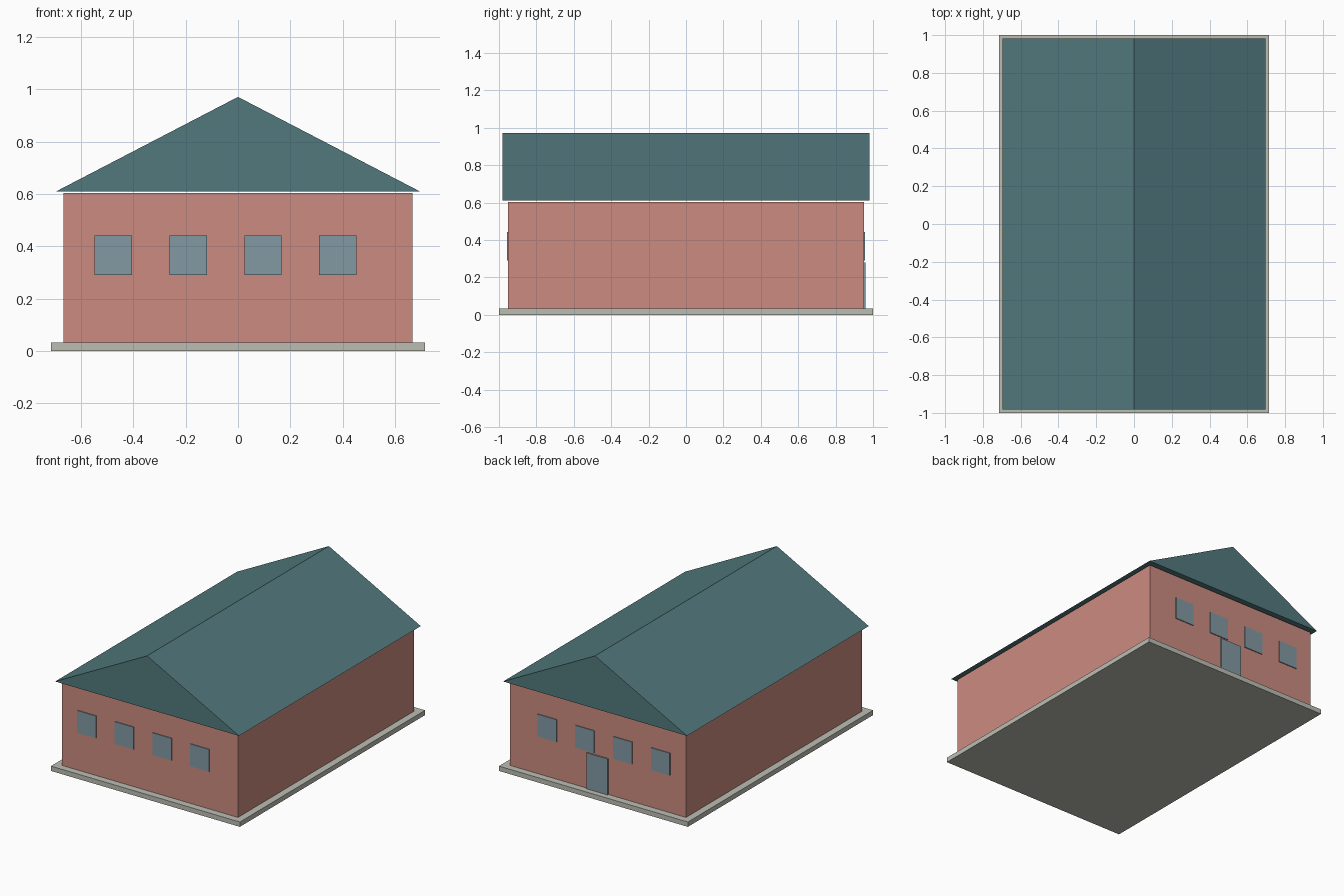
import bpy, bmesh

if "Cube" in bpy.data.objects:
    bpy.data.objects.remove(bpy.data.objects["Cube"])


def material(name, rgb):
    m = bpy.data.materials.new(name)
    m.diffuse_color = (*rgb, 1)
    m.use_nodes = True
    m.node_tree.nodes["Principled BSDF"].inputs["Base Color"].default_value = m.diffuse_color
    return m


def prism(name, profile, y0, y1, mat):
    """Extrude an x-z profile along y."""
    bm = bmesh.new()
    face = bm.faces.new([bm.verts.new((x, y0, z)) for x, z in profile])
    ext = bmesh.ops.extrude_face_region(bm, geom=[face])
    verts = [g for g in ext["geom"] if isinstance(g, bmesh.types.BMVert)]
    bmesh.ops.translate(bm, verts=verts, vec=(0, y1 - y0, 0))
    bmesh.ops.recalc_face_normals(bm, faces=bm.faces)
    me = bpy.data.meshes.new(name)
    bm.to_mesh(me)
    bm.free()
    me.materials.append(mat)
    ob = bpy.data.objects.new(name, me)
    bpy.context.collection.objects.link(ob)
    return ob


def box(name, x, w, y0, y1, z0, z1, mat):
    a, b = x - w / 2, x + w / 2
    return prism(name, [(a, z0), (b, z0), (b, z1), (a, z1)], y0, y1, mat)


stone = material("stone", (0.50, 0.51, 0.45))
brick = material("brick", (0.60, 0.26, 0.215))
slate = material("slate", (0.085, 0.19, 0.205))
glass = material("glass", (0.225, 0.32, 0.37))

# Foundation slab and walls
box("foundation", 0, 1.429, -1, 1, 0, 0.033, stone)
box("walls", 0, 1.333, -0.952, 0.952, 0.033, 0.603, brick)

# Gabled roof, a hair above the walls
prism("roof", [(-0.695, 0.61), (0.695, 0.61), (0, 0.971)], -0.982, 0.982, slate)

# Four windows on the front and on the back
for i in range(4):
    x = -0.476 + i * 0.2857
    for side, s in (("front", -1), ("back", 1)):
        box(f"{side}_window_{i + 1}", x, 0.143, s * 0.947, s * 0.958, 0.29, 0.442, glass)

# Back door
box("back_door", 0, 0.162, 0.947, 0.961, 0.033, 0.279, glass)
